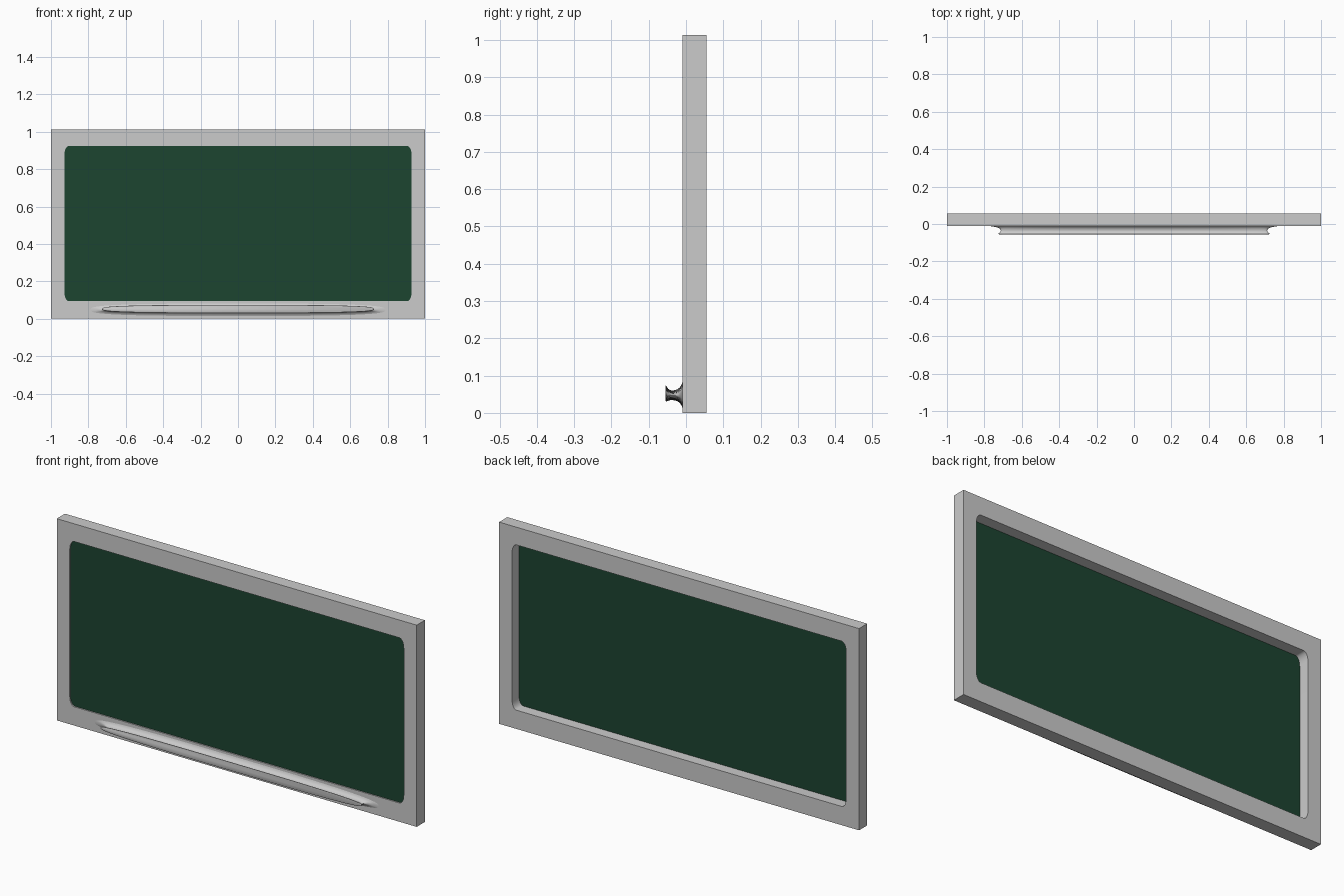
import bpy, bmesh, math

if "Cube" in bpy.data.objects:
    bpy.data.objects.remove(bpy.data.objects["Cube"])

FRONT, BACK = -0.01, 0.055
TOP = 1.013


def rounded_rect(x, z0, z1, rx, rz, steps=6):
    """Outline in (x, z) with elliptical corners."""
    pts = []
    corners = [(x - rx, z1 - rz), (-x + rx, z1 - rz), (-x + rx, z0 + rz), (x - rx, z0 + rz)]
    for i, (cx, cz) in enumerate(corners):
        for s in range(steps + 1):
            a = math.pi / 2 * (i + s / steps)
            pts.append((cx + rx * math.cos(a), cz + rz * math.sin(a)))
    return pts


def slab(name, outlines, y0, y1):
    """Flat slab facing -y, extra outlines become holes."""
    cu = bpy.data.curves.new(name, 'CURVE')
    cu.dimensions = '2D'
    cu.fill_mode = 'BOTH'
    cu.extrude = (y1 - y0) / 2
    for pts in outlines:
        sp = cu.splines.new('POLY')
        sp.points.add(len(pts) - 1)
        for p, (x, z) in zip(sp.points, pts):
            p.co = (x, z, 0, 1)
        sp.use_cyclic_u = True
    ob = bpy.data.objects.new(name, cu)
    bpy.context.collection.objects.link(ob)
    ob.rotation_euler.x = math.pi / 2
    ob.location.y = (y0 + y1) / 2
    bpy.ops.object.select_all(action='DESELECT')
    bpy.context.view_layer.objects.active = ob
    ob.select_set(True)
    bpy.ops.object.convert(target='MESH')
    ob = bpy.context.object
    bpy.ops.object.shade_smooth_by_angle(angle=math.radians(30))
    return ob


# Frame with rounded opening
outer = [(-1, 0), (1, 0), (1, TOP), (-1, TOP)]
slab("frame", [outer, rounded_rect(0.928, 0.094, 0.924, 0.025, 0.045)], FRONT, BACK)

# Green writing surface, set just behind the front of the frame
board = slab("writing_board", [rounded_rect(0.94, 0.085, 0.933, 0.025, 0.045)], -0.004, 0.0)
green = bpy.data.materials.new("board_green")
green.diffuse_color = (0.012, 0.058, 0.03, 1)
green.use_nodes = True
green.node_tree.nodes["Principled BSDF"].inputs["Base Color"].default_value = green.diffuse_color
board.data.materials.append(green)

# Chalk ledge: lofted rings flaring from the frame to a lipped front
# each ring: y, half width, bottom z, top z
rings = [
    (-0.009, 0.80, 0.012, 0.084),
    (-0.012, 0.765, 0.020, 0.076),
    (-0.017, 0.735, 0.027, 0.068),
    (-0.024, 0.718, 0.032, 0.063),
    (-0.034, 0.712, 0.034, 0.060),
    (-0.043, 0.714, 0.034, 0.061),
    (-0.048, 0.720, 0.032, 0.065),
    (-0.052, 0.726, 0.031, 0.071),
    (-0.054, 0.726, 0.031, 0.074),
    (-0.055, 0.722, 0.033, 0.073),
]
N = 64
bm = bmesh.new()
loops = []
for y, hx, z0, z1 in rings:
    loop = []
    for i in range(N):
        a = 2 * math.pi * i / N
        c, s = math.cos(a), math.sin(a)
        x = hx * math.copysign(abs(c) ** 0.65, c)
        z = (z0 + z1) / 2 + (z1 - z0) / 2 * math.copysign(abs(s) ** 0.65, s)
        loop.append(bm.verts.new((x, y, z)))
    loops.append(loop)
for a, b in zip(loops, loops[1:]):
    for i in range(N):
        j = (i + 1) % N
        bm.faces.new((a[i], a[j], b[j], b[i]))
bm.faces.new(loops[-1])
bm.faces.new(loops[0])
bmesh.ops.recalc_face_normals(bm, faces=bm.faces)
me = bpy.data.meshes.new("chalk_ledge")
bm.to_mesh(me)
bm.free()
ledge = bpy.data.objects.new("chalk_ledge", me)
bpy.context.collection.objects.link(ledge)
bpy.ops.object.select_all(action='DESELECT')
bpy.context.view_layer.objects.active = ledge
ledge.select_set(True)
bpy.ops.object.shade_smooth_by_angle(angle=math.radians(40))
